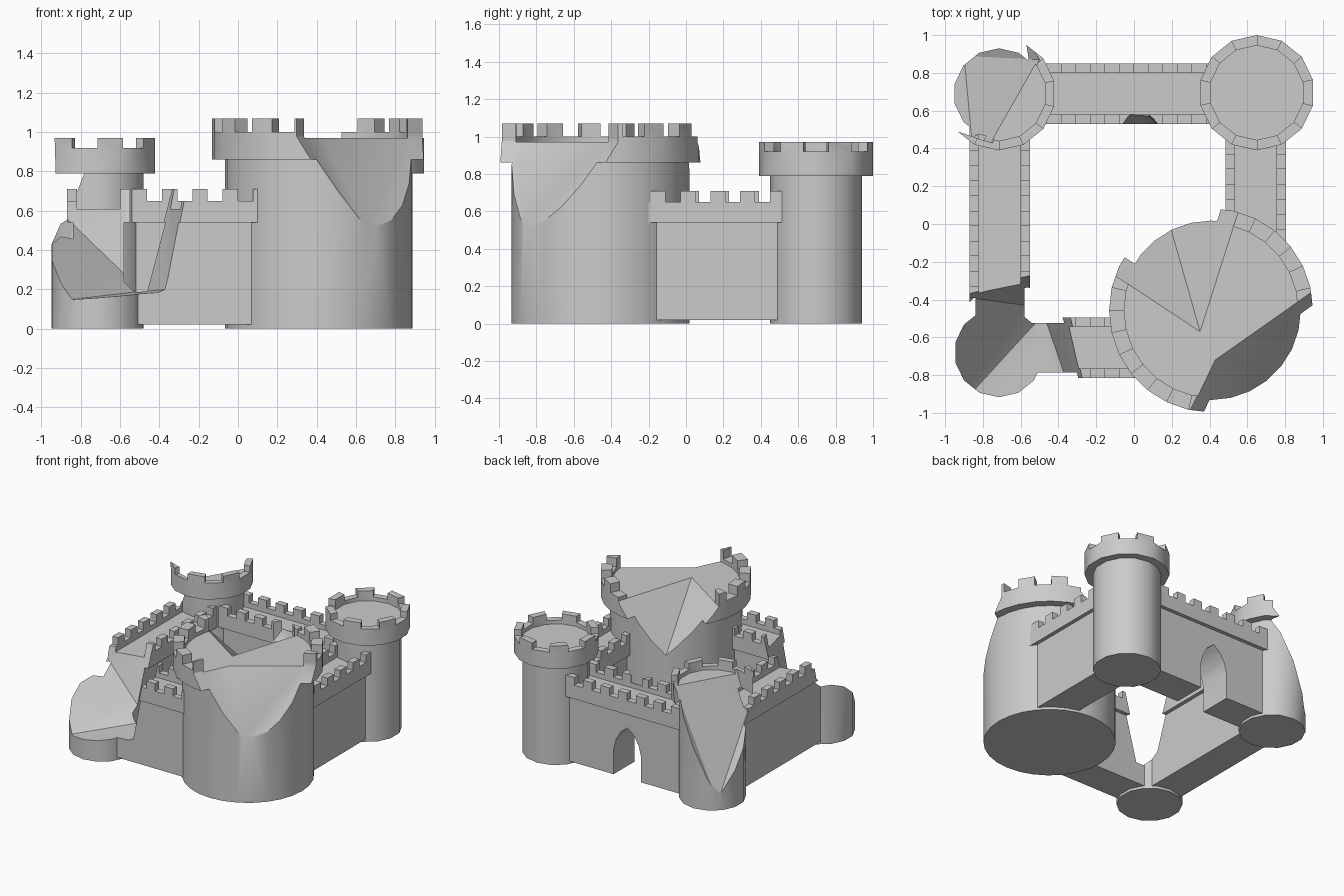
import bpy, bmesh
from math import pi, cos, sin

if "Cube" in bpy.data.objects:
    bpy.data.objects.remove(bpy.data.objects["Cube"])


def finish(name, bm):
    bmesh.ops.recalc_face_normals(bm, faces=bm.faces)
    me = bpy.data.meshes.new(name)
    bm.to_mesh(me)
    bm.free()
    ob = bpy.data.objects.new(name, me)
    bpy.context.collection.objects.link(ob)
    return ob


def raise_merlons(bm, faces, h):
    res = bmesh.ops.extrude_discrete_faces(bm, faces=faces)
    verts = {v for f in res["faces"] for v in f.verts}
    bmesh.ops.translate(bm, verts=list(verts), vec=(0, 0, h))


def tower(name, cx, cy, r, n, zc, crown=None):
    """Round tower; crown = (outer radius, inner radius, rim z, floor z, merlon height)."""
    prof = [(r, 0), (r, zc)]
    if crown:
        ro, ri, zr, zf, mh = crown
        prof += [(ro, zc), (ro, zr), (ri, zr), (ri, zf)]
    bm = bmesh.new()
    rings = []
    for q, z in prof:
        rings.append([bm.verts.new((cx + q * cos(pi / 2 + 2 * pi * i / n),
                                    cy + q * sin(pi / 2 + 2 * pi * i / n), z)) for i in range(n)])
    tops = []
    for k in range(len(rings) - 1):
        for i in range(n):
            j = (i + 1) % n
            f = bm.faces.new((rings[k][i], rings[k][j], rings[k + 1][j], rings[k + 1][i]))
            if k == 3 and i % 2 == 1:
                tops.append(f)
    bm.faces.new(rings[0])
    bm.faces.new(rings[-1])
    if crown:
        bm.normal_update()
        raise_merlons(bm, tops, mh)
    return finish(name, bm)


def wall(name, along_x, start, step, n, centre):
    """Crenellated wall swept from one cross-section."""
    half = [(.13, .02), (.13, .54), (.16, .54), (.16, .65), (.11, .65), (.11, .61)]
    prof = half + [(-w, z) for w, z in reversed(half)]
    bm = bmesh.new()
    loops = []
    for k in range(n + 1):
        s = start + k * step
        loops.append([bm.verts.new((s, centre + w, z) if along_x else (centre + w, s, z))
                      for w, z in prof])
    tops = []
    m = len(prof)
    for k in range(n):
        for i in range(m):
            j = (i + 1) % m
            f = bm.faces.new((loops[k][i], loops[k][j], loops[k + 1][j], loops[k + 1][i]))
            if i in (3, 7) and k % 2 == 0:
                tops.append(f)
    bm.faces.new(loops[0])
    bm.faces.new(loops[-1])
    raise_merlons(bm, tops, .06)
    return finish(name, bm)


def chunk(name, pts):
    """Convex rubble piece used as a cutter."""
    bm = bmesh.new()
    for p in pts:
        bm.verts.new(p)
    bmesh.ops.convex_hull(bm, input=bm.verts)
    loose = [v for v in bm.verts if not v.link_faces]
    bmesh.ops.delete(bm, geom=loose, context='VERTS')
    ob = finish(name, bm)
    ob.hide_render = True
    return ob


def carve(ob, *cutters):
    bpy.context.view_layer.objects.active = ob
    for c in cutters:
        mod = ob.modifiers.new("break", 'BOOLEAN')
        mod.operation = 'DIFFERENCE'
        mod.solver = 'EXACT'
        mod.object = c
        bpy.ops.object.modifier_apply(modifier=mod.name)


# Towers
small = (.30, .25, .92, .89, .05)
keep = tower("keep_tower", .408, -.457, .475, 28, .86, (.54, .46, 1.0, .97, .07))
back_right = tower("back_right_tower", .65, .695, .245, 14, .79, (.305, .25, .92, .89, .05))
back_left = tower("back_left_tower", -.715, .69, .24, 14, .79, small)
stump = tower("front_left_tower_stump", -.715, -.68, .237, 14, .70)

# Walls
front = wall("front_wall", True, -.694, .077, 12, -.655)
back = wall("back_wall", True, -.694, .077, 17, .69)
right = wall("right_wall", False, -.35, .08, 13, .645)
left = wall("left_wall", False, -.65, .08, 17, -.71)

# Broken pieces of the keep
keep_front = chunk("keep_front_break", [
    (.43, -.72, .97), (.97, -.34, .97), (1.205, -.664, .24), (.80, -.96, .22),
    (.28, -1.02, .98), (.43, -.72, 1.2), (.97, -.34, 1.2), (.28, -1.02, 1.2),
    (1.1, -1.2, .3), (1.1, -1.2, 1.2)])
keep_back = chunk("keep_back_break", [
    (.35, -.57, .97), (-.33, -.12, .97), (.61, .25, .97), (.14, .17, .46),
    (.35, -.57, 1.2), (-.33, -.12, 1.2), (.61, .25, 1.2), (-.1, .4, .9), (-.1, .4, 1.2)])

# Broken piece of the back left tower
left_break = chunk("back_left_break", [
    (-.75, .43, .91), (-.50, .87, .91), (-.90, .89, .08), (-.86, .46, .62),
    (-1.1, .55, .60), (-.60, 1.02, .75), (-.75, .43, 1.2), (-.50, .87, 1.2),
    (-1.1, .55, 1.2), (-.60, 1.02, 1.2), (-1.1, 1.1, .5), (-1.1, 1.1, 1.2)])

# Collapsed front left corner
corner_break = chunk("corner_break", [
    (-.92, -.96, .14), (-.50, -.50, .19), (-1.0, -.50, .58), (-.87, -.39, .56),
    (-.58, -.43, .28), (-.47, -.50, .19), (-.36, -.82, .20), (-.36, -1.0, .18),
    (-.90, -.36, .72), (-.55, -.27, .72), (-.34, -.47, .72), (-.25, -.86, .72),
    (-.25, -1.0, .72), (-1.1, -1.0, .40), (-1.1, -1.0, .9), (-1.0, -.40, .9),
    (-.55, -.27, .9), (-.30, -.50, .9), (-.25, -1.0, .9)])

# Pointed gateway and chipped inner parapet
arch = [(-.12, -.1), (-.12, .22), (-.10, .30), (-.06, .37), (0, .42),
        (.06, .37), (.10, .30), (.12, .22), (.12, -.1)]
gate = chunk("gate_cutter", [(x - .06, y, z) for y in (.4, 1.0) for x, z in arch])
chip = chunk("parapet_chip", [
    (-.08, .50, .52), (.15, .50, .52), (-.02, .58, .64), (.08, .57, .64),
    (-.08, .50, .8), (.15, .50, .8), (-.02, .585, .8), (.08, .585, .8)])

carve(keep, keep_front, keep_back)
carve(back_left, left_break)
carve(stump, corner_break)
carve(front, corner_break)
carve(left, corner_break, left_break)
carve(back, left_break, gate, chip)
for c in (keep_front, keep_back, left_break, corner_break, gate, chip):
    bpy.data.objects.remove(c, do_unlink=True)

# Smooth round walls, crisp broken edges
for ob in (keep, back_right, back_left, stump, front, back, right, left):
    bpy.ops.object.select_all(action='DESELECT')
    ob.select_set(True)
    bpy.context.view_layer.objects.active = ob
    bpy.ops.object.shade_smooth_by_angle(angle=pi / 6)
